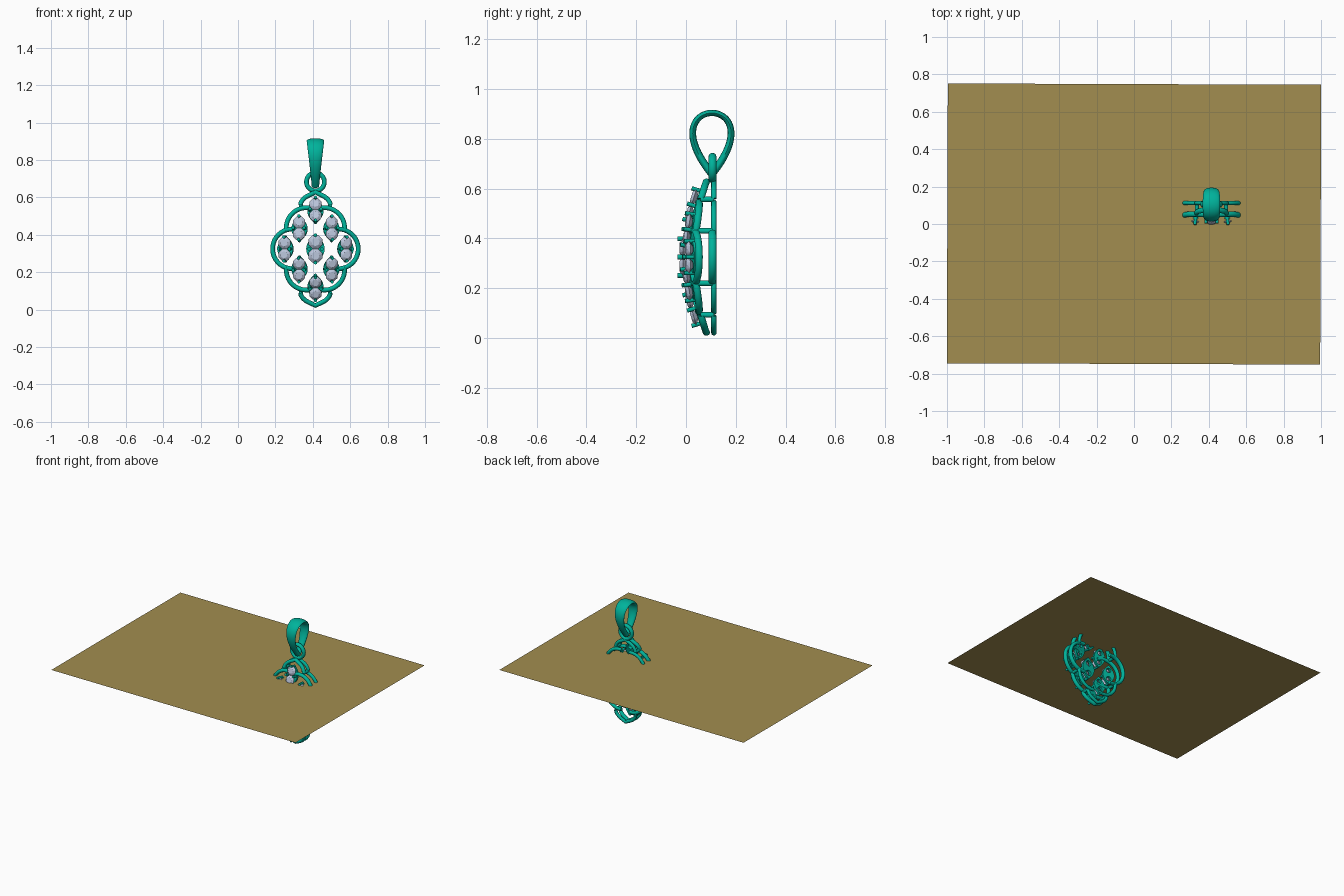
import bpy, bmesh, math
from mathutils import Vector, Matrix

if "Cube" in bpy.data.objects:
    bpy.data.objects.remove(bpy.data.objects["Cube"])

CX, CZ = 0.414, 0.325          # pendant centre in the front view
BACK_Y = 0.112


def material(name, rgb):
    m = bpy.data.materials.new(name)
    m.diffuse_color = (*rgb, 1)
    m.use_nodes = True
    m.node_tree.nodes["Principled BSDF"].inputs["Base Color"].default_value = m.diffuse_color
    return m


METAL = material("green_metal", (0.0, 0.45, 0.33))
GEM = material("pale_gem", (0.5, 0.57, 0.72))
BOARD = material("tan_board", (0.36, 0.27, 0.08))


def finish(name, bm, mat, smooth=True):
    bmesh.ops.recalc_face_normals(bm, faces=bm.faces)
    me = bpy.data.meshes.new(name)
    bm.to_mesh(me)
    bm.free()
    me.materials.append(mat)
    ob = bpy.data.objects.new(name, me)
    bpy.context.collection.objects.link(ob)
    if smooth:
        bpy.ops.object.select_all(action='DESELECT')
        ob.select_set(True)
        bpy.context.view_layer.objects.active = ob
        bpy.ops.object.shade_smooth_by_angle(angle=math.radians(40))
    return ob


def sweep(name, pts, axis, size, closed=False, sides=12):
    """Oval tube along pts; size(f) gives (in-plane, along-axis) half widths."""
    bm, rings, n = bmesh.new(), [], len(pts)
    for i, p in enumerate(pts):
        if closed:
            a, b = pts[i - 1], pts[(i + 1) % n]
        else:
            a, b = pts[max(i - 1, 0)], pts[min(i + 1, n - 1)]
        flat = (b - a) - axis * (b - a).dot(axis)
        side = flat.cross(axis).normalized()
        r, w = size(i / (n - 1))
        rings.append([bm.verts.new(p + side * r * math.cos(t) + axis * w * math.sin(t))
                      for t in (2 * math.pi * k / sides for k in range(sides))])
    for i in range(n if closed else n - 1):
        a, b = rings[i], rings[(i + 1) % n]
        for k in range(sides):
            j = (k + 1) % sides
            bm.faces.new((a[k], a[j], b[j], b[k]))
    if not closed:
        bm.faces.new(rings[0])
        bm.faces.new(rings[-1])
    return finish(name, bm, METAL)


def dome(x, z):
    return 0.014 + 0.74 * (x * x + z * z)


def arc(cx, cz, r, a0, a1, n=28):
    return [(cx + r * math.cos(math.radians(a0 + (a1 - a0) * i / n)),
             cz + r * math.sin(math.radians(a0 + (a1 - a0) * i / n))) for i in range(n + 1)]


Y, X = Vector((0, 1, 0)), Vector((1, 0, 0))

# Horizontal board that cuts through the pendant
bm = bmesh.new()
bmesh.ops.create_grid(bm, x_segments=1, y_segments=1, size=1,
                      matrix=Matrix.Translation((0, 0, 0.49)) @ Matrix.Rotation(math.radians(-0.2), 4, 'Z')
                      @ Matrix.Diagonal((0.998, 0.748, 1, 1)))
finish("board", bm, BOARD, False)

# Lobed frame: domed front rail and flat back rail
tip = [(-.080, .235), (-.077, .249), (-.067, .264), (-.052, .277), (-.034, .287), (-.016, .295), (0, .303)]
tip = tip + [(-x, z) for x, z in reversed(tip[:-1])]
lobes = [("top_lobe", tip), ("bottom_lobe", [(x, -z) for x, z in tip])]
for sx in (-1, 1):
    lobes.append(("side_lobe", [(sx * -x, z) for x, z in arc(-.123, 0, .106, 58, 302, 48)]))
    for sz in (-1, 1):
        lobes.append(("corner_lobe", [(sx * -x, sz * z) for x, z in arc(-.048, .112, .108, 188, 82)]))
for name, path in lobes:
    deep = name == "side_lobe"
    sweep(name + "_front_rail", [Vector((CX + x, dome(x, z), CZ + z)) for x, z in path], Y,
          lambda f: (0.0125, 0.0145))
    if deep:
        path = path[5:-5]
    sweep(name + "_back_rail",
          [Vector((CX + x, BACK_Y - (0.006 if deep else 0), CZ + z)) for x, z in path], Y,
          lambda f: (0.012, 0.016 if deep else 0.011))


def rod(bm, a, b, r, sides=10):
    d = b - a
    m = Matrix.Translation((a + b) / 2) @ d.to_track_quat('Z', 'Y').to_matrix().to_4x4()
    bmesh.ops.create_cone(bm, cap_ends=True, segments=sides, radius1=r, radius2=r,
                          depth=d.length, matrix=m)


# Posts joining the rails
bm = bmesh.new()
for sx in (-1, 1):
    for sz in (-1, 1):
        for x, z in ((.158, .105), (.078, .232)):
            x, z = x * sx, z * sz
            rod(bm, Vector((CX + x, dome(x, z), CZ + z)), Vector((CX + x, BACK_Y, CZ + z)), 0.011)
finish("rail_posts", bm, METAL)


def seat_plate(s, frame):
    """Pointed oval plate with two holes."""
    cu = bpy.data.curves.new("seat", 'CURVE')
    cu.dimensions, cu.fill_mode, cu.extrude = '2D', 'BOTH', 0.009
    n = 12
    ts = [-1 + 2 * i / n for i in range(n)]
    loops = [[(.043 * (1 - t * t), .07 * t) for t in ts] + [(-.043 * (1 - t * t), -.07 * t) for t in ts]]
    loops += [arc(0, c, .017, 0, 345, 23) for c in (-.032, .032)]
    for loop in loops:
        sp = cu.splines.new('POLY')
        sp.points.add(len(loop) - 1)
        for p, (u, v) in zip(sp.points, loop):
            p.co = (u * s, v * s, 0, 1)
        sp.use_cyclic_u = True
    cu.materials.append(METAL)
    ob = bpy.data.objects.new("seat", cu)
    bpy.context.collection.objects.link(ob)
    ob.matrix_world = frame
    bpy.ops.object.select_all(action='DESELECT')
    ob.select_set(True)
    bpy.context.view_layer.objects.active = ob
    bpy.ops.object.convert(target='MESH')


def gem(bm, s, c, frame):
    """Eight-sided cut stone: table, girdle, point."""
    def ring(r, w, off):
        return [bm.verts.new(frame @ Vector((r * s * math.cos(a), c * s + r * s * math.sin(a), w * s)))
                for a in (math.pi / 4 * (k + off) for k in range(8))]
    table, girdle = ring(.019, .034, 0), ring(.0345, .023, .5)
    point = bm.verts.new(frame @ Vector((0, c * s, -.002)))
    bm.faces.new(table)
    for k in range(8):
        j = (k + 1) % 8
        bm.faces.new((table[k], girdle[k], table[j]))
        bm.faces.new((girdle[k], girdle[j], table[j]))
        bm.faces.new((girdle[j], girdle[k], point))


# Nine twin-stone clusters lying on the dome
clusters = [(0, 0, 1.15), (0, .203, 1), (0, -.203, 1), (-.16, 0, 1), (.16, 0, 1)]
clusters += [(sx * .085, sz * .107, 1) for sx in (-1, 1) for sz in (-1, 1)]
for x, z, s in clusters:
    n = Vector((1.48 * x, -1, 1.48 * z)).normalized()
    v = (Vector((0, 0, 1)) - n * n.z).normalized()
    u = v.cross(n)
    frame = Matrix((u, v, n)).transposed().to_4x4()
    frame.translation = (CX + x, dome(x, z), CZ + z)
    seat_plate(s, frame)
    stones, prongs = bmesh.new(), bmesh.new()
    for c in (-.032, .032):
        gem(stones, s, c, frame)
    for pu, pv in ((0, .064), (0, -.064), (.03, 0), (-.03, 0)):
        rod(prongs, frame @ Vector((pu * s, pv * s, -.005)), frame @ Vector((pu * s, pv * s, .042 * s)), .0085 * s)
    finish("gems", stones, GEM, False)
    finish("prongs", prongs, METAL)

# Jump ring above the frame
sweep("jump_ring", [Vector((CX + x, .106, z)) for x, z in arc(0, .683, .048, 0, 352.5, 47)], Y,
      lambda f: (.0125, .0155), closed=True)

# Teardrop bail, wide at the top and narrow at the bottom
N = 72
path = []
for i in range(N + 1):
    t = .15 + (2 * math.pi - .3) * i / N
    path.append(Vector((CX, .104 + .1 * math.sin(t) * math.sin(t / 2), .7815 - .1225 * math.cos(t))))


def bail_size(f):
    up = (1 - math.cos(2 * math.pi * f)) / 2
    return .0155 - .003 * up, .02 + .027 * up


sweep("bail", path, X, bail_size, sides=16)
